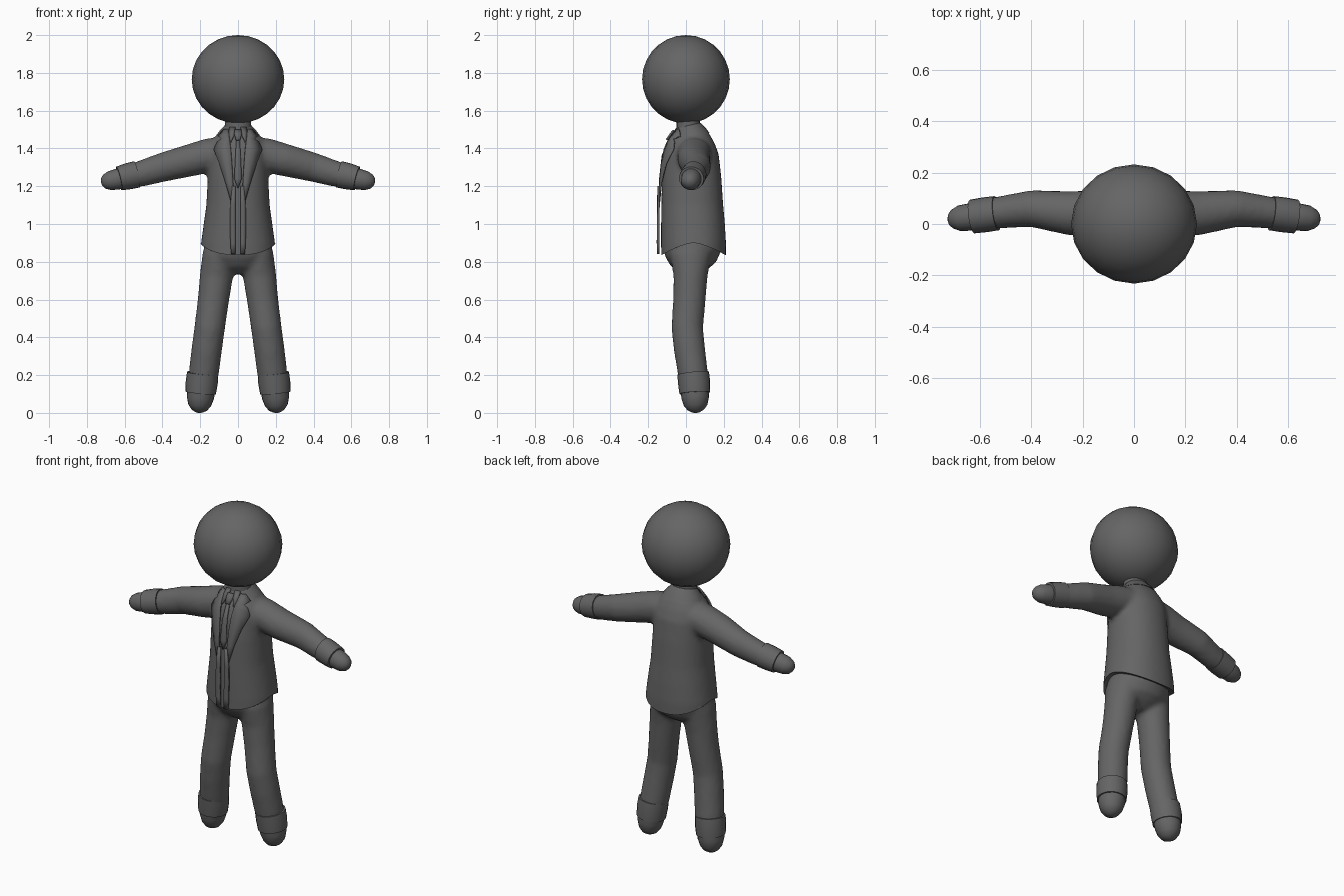
import bpy, bmesh, math
from mathutils import Vector

if "Cube" in bpy.data.objects:
    bpy.data.objects.remove(bpy.data.objects["Cube"])

grey = bpy.data.materials.new("dark_grey")
grey.diffuse_color = (0.13, 0.13, 0.13, 1)
grey.use_nodes = True
grey.node_tree.nodes["Principled BSDF"].inputs["Base Color"].default_value = grey.diffuse_color


def select_only(obj):
    bpy.ops.object.select_all(action='DESELECT')
    obj.select_set(True)
    bpy.context.view_layer.objects.active = obj


def smooth(obj, angle=40):
    select_only(obj)
    bpy.ops.object.shade_smooth_by_angle(angle=math.radians(angle))


def make(name, bm):
    bmesh.ops.recalc_face_normals(bm, faces=bm.faces)
    me = bpy.data.meshes.new(name)
    bm.to_mesh(me)
    bm.free()
    me.materials.append(grey)
    obj = bpy.data.objects.new(name, me)
    bpy.context.collection.objects.link(obj)
    return obj


def loft(bm, rows, side=1, n=20, power=2.0):
    """Closed tube; each row is x, y, z, depth radius, width radius."""
    pts = [Vector((r[0] * side, r[1], r[2])) for r in rows]
    rings = []
    for i, p in enumerate(pts):
        t = (pts[min(i + 1, len(pts) - 1)] - pts[max(i - 1, 0)]).normalized()
        u = (Vector((0, 1, 0)) - t * t.y).normalized()
        v = t.cross(u)
        ring = []
        for k in range(n):
            a = 2 * math.pi * k / n
            c, s = math.cos(a), math.sin(a)
            cu = math.copysign(abs(c) ** (2 / power), c) * rows[i][3]
            sv = math.copysign(abs(s) ** (2 / power), s) * rows[i][4]
            ring.append(bm.verts.new(p + u * cu + v * sv))
        rings.append(ring)
    for a, b in zip(rings, rings[1:]):
        for k in range(n):
            j = (k + 1) % n
            bm.faces.new((a[k], a[j], b[j], b[k]))
    bm.faces.new(rings[0])
    bm.faces.new(rings[-1])


def tube(name, rows, side=1, n=20, power=2.0):
    bm = bmesh.new()
    loft(bm, rows, side, n, power)
    obj = make(name, bm)
    smooth(obj)
    return obj


def melt(obj, voxel, repeat):
    """Fuse overlapping tubes into one soft skin."""
    m = obj.modifiers.new("fuse", 'REMESH')
    m.mode = 'VOXEL'
    m.voxel_size = voxel
    s = obj.modifiers.new("soften", 'SMOOTH')
    s.factor, s.iterations = 0.5, repeat
    select_only(obj)
    for name in ("fuse", "soften"):
        bpy.ops.object.modifier_apply(modifier=name)


# head and neck
bpy.ops.mesh.primitive_uv_sphere_add(segments=20, ring_count=14, location=(0, 0, 1.766))
head = bpy.context.object
head.name = "head"
head.scale = (0.245, 0.232, 0.234)
head.data.materials.append(grey)
smooth(head)
tube("neck", [(0, .015, 1.42, .075, .08), (0, .012, 1.5, .062, .07), (0, .012, 1.58, .062, .07)])

# jacket: torso and both sleeves fused
bm = bmesh.new()
loft(bm, [(0, .04, .74, .17, .2), (0, .04, .90, .172, .196), (0, .037, 1.0, .169, .182),
          (0, .033, 1.1, .164, .168), (0, .03, 1.25, .157, .16), (0, .03, 1.37, .143, .155),
          (0, .028, 1.43, .122, .14), (0, .028, 1.475, .095, .11), (0, .025, 1.505, .065, .075)],
     n=32, power=2.2)
for s in (-1, 1):
    loft(bm, [(.05, .04, 1.39, .10, .075), (.15, .042, 1.365, .09, .09), (.25, .042, 1.338, .086, .086),
              (.40, .060, 1.300, .072, .077), (.50, .048, 1.270, .064, .07), (.60, .035, 1.245, .058, .06)], s)
jacket = make("jacket", bm)
melt(jacket, .014, 4)
for v in jacket.data.vertices:      # hem drops towards the front and back
    drop = min(1, abs(v.co.y - .04) / .17) ** 1.5
    v.co.z = max(v.co.z, .9 - .065 * drop)
smooth(jacket, 50)

# trousers: pelvis and both legs fused
bm = bmesh.new()
loft(bm, [(0, .022, .735, .05, .06), (0, .022, .77, .10, .13), (0, .025, .81, .135, .175),
          (0, .032, .87, .155, .182), (0, .035, .95, .14, .165)], n=28)
for s in (-1, 1):
    loft(bm, [(.10, .025, .84, .11, .088), (.115, .024, .72, .09, .088), (.13, .018, .6, .086, .083),
              (.15, .007, .45, .084, .081), (.165, .018, .34, .083, .081), (.18, .035, .22, .08, .08),
              (.19, .045, .14, .075, .075)], s)
trousers = make("trousers", bm)
melt(trousers, .014, 4)
smooth(trousers, 60)

# cuffs, hands and feet
for s, label in ((-1, "left"), (1, "right")):
    tube(label + "_sleeve_cuff", [(.535, .042, 1.263, .067, .071), (.58, .036, 1.253, .068, .07),
                                  (.63, .029, 1.241, .066, .064)], s)
    tube(label + "_hand", [(.58, .035, 1.25, .053, .056), (.64, .027, 1.237, .053, .055),
                           (.68, .022, 1.229, .05, .05), (.708, .019, 1.224, .036, .037),
                           (.72, .018, 1.222, .022, .022), (.725, .018, 1.221, .006, .006)], s)
    tube(label + "_trouser_cuff", [(.187, .038, .21, .084, .083), (.192, .043, .16, .085, .085),
                                   (.197, .046, .105, .081, .08)], s)
    tube(label + "_foot", [(.19, .044, .14, .075, .074), (.2, .049, .08, .073, .072),
                           (.203, .051, .04, .062, .06), (.205, .052, .015, .043, .041),
                           (.206, .053, .003, .02, .02), (.206, .053, 0, .006, .006)], s)

# collar band around the neck
tube("jacket_collar", [(0, .026, 1.465, .1, .118), (0, .022, 1.49, .086, .1),
                       (0, .015, 1.522, .064, .07)], n=24)


def strip(name, rows, lift, side=1, thick=.008):
    """Cloth strip laid on the jacket front; rows are height, inner x, outer x."""
    bm = bmesh.new()
    grid = []
    for z, x0, x1 in rows:
        line = []
        for f in (0, .5, 1):
            x = (x0 + (x1 - x0) * f) * side
            hit, loc, _, _ = jacket.ray_cast((x, -1, min(z, 1.47)), (0, 1, 0))
            y = loc.y if hit else -.05
            line.append(bm.verts.new((x, y - lift + max(0, z - 1.47) * .8, z)))
        grid.append(line)
    for a, b in zip(grid, grid[1:]):
        for k in (0, 1):
            bm.faces.new((a[k], a[k + 1], b[k + 1], b[k]))
    obj = make(name, bm)
    m = obj.modifiers.new("thickness", 'SOLIDIFY')
    m.thickness, m.offset = thick, 0
    smooth(obj, 30)


# lapels, shirt collar points and front edges on both sides
for s, label in ((-1, "left"), (1, "right")):
    strip(label + "_lapel", [(1.50, .05, .075), (1.465, .047, .105), (1.45, .045, .088), (1.435, .043, .108),
                             (1.395, .038, .127), (1.32, .032, .098), (1.22, .026, .066),
                             (1.10, .02, .032)], .014, s)
    strip(label + "_shirt_collar", [(1.51, .014, .045), (1.48, .016, .048), (1.435, .036, .042)], .012, s)
    strip(label + "_front_edge", [(1.2, .014, .03), (1.1, .014, .04), (1.0, .014, .042),
                                  (.9, .013, .04), (.842, .013, .036)], .018, s, .012)

# tie with its knot
strip("tie_knot", [(1.495, -.018, .018), (1.475, -.02, .02), (1.445, -.011, .011)], .018, 1, .014)
strip("tie", [(1.45, -.009, .009), (1.36, -.014, .014), (1.24, -.02, .02), (1.19, -.002, .002)], .012)
